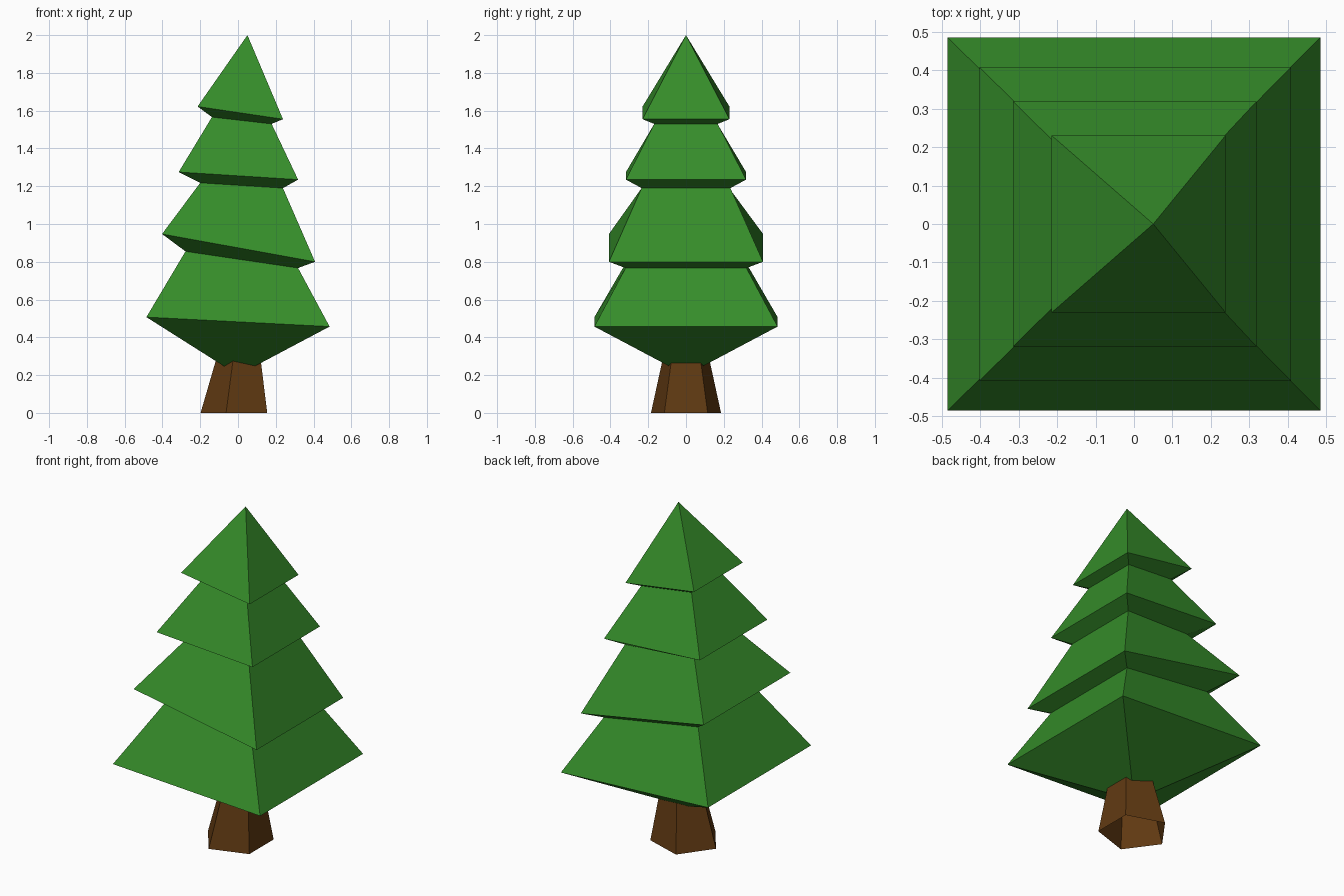
import bpy, bmesh, math

if "Cube" in bpy.data.objects:
    bpy.data.objects.remove(bpy.data.objects["Cube"])


def material(name, rgb):
    m = bpy.data.materials.new(name)
    m.diffuse_color = (*rgb, 1)
    m.use_nodes = True
    m.node_tree.nodes["Principled BSDF"].inputs["Base Color"].default_value = m.diffuse_color
    return m


def add_object(name, bm, mat):
    bmesh.ops.recalc_face_normals(bm, faces=bm.faces)
    me = bpy.data.meshes.new(name)
    bm.to_mesh(me)
    bm.free()
    me.materials.append(mat)
    ob = bpy.data.objects.new(name, me)
    bpy.context.collection.objects.link(ob)
    return ob


def bridge(bm, a, b):
    n = len(a)
    for i in range(n):
        j = (i + 1) % n
        bm.faces.new((a[i], a[j], b[j], b[i]))


def fan(bm, ring, tip):
    for i in range(len(ring)):
        bm.faces.new((ring[i], ring[(i + 1) % len(ring)], tip))


green = material("pine green", (0.036, 0.266, 0.023))
brown = material("bark brown", (0.119, 0.042, 0.006))

# Foliage: tilted square rings (left x, left z, left half depth, right x, right z, right half depth)
rings = [
    (-0.485, 0.507, 0.485, 0.485, 0.457, 0.485),
    (-0.278, 0.855, 0.283, 0.318, 0.767, 0.320),
    (-0.402, 0.947, 0.408, 0.408, 0.800, 0.408),
    (-0.200, 1.218, 0.208, 0.238, 1.190, 0.235),
    (-0.314, 1.275, 0.318, 0.318, 1.235, 0.318),
    (-0.138, 1.566, 0.145, 0.178, 1.530, 0.168),
    (-0.214, 1.622, 0.230, 0.238, 1.555, 0.230),
]
bm = bmesh.new()
loops = []
for lx, lz, ly, rx, rz, ry in rings:
    corners = [(lx, -ly, lz), (rx, -ry, rz), (rx, ry, rz), (lx, ly, lz)]
    loops.append([bm.verts.new(c) for c in corners])
for a, b in zip(loops, loops[1:]):
    bridge(bm, a, b)
fan(bm, loops[-1], bm.verts.new((0.05, 0, 2.0)))
fan(bm, loops[0], bm.verts.new((0, 0, 0.2)))
add_object("foliage", bm, green)

# Trunk: tapered five-sided tube, open at the base, top buried in the foliage
bm = bmesh.new()
loops = []
for cx, r, z in ((-0.003, 0.195, 0.0), (0.018, 0.117, 0.34)):
    loops.append([bm.verts.new((cx + r * math.cos(math.pi + k * math.tau / 5),
                                r * math.sin(math.pi + k * math.tau / 5), z))
                  for k in range(5)])
bridge(bm, *loops)
add_object("trunk", bm, brown)
